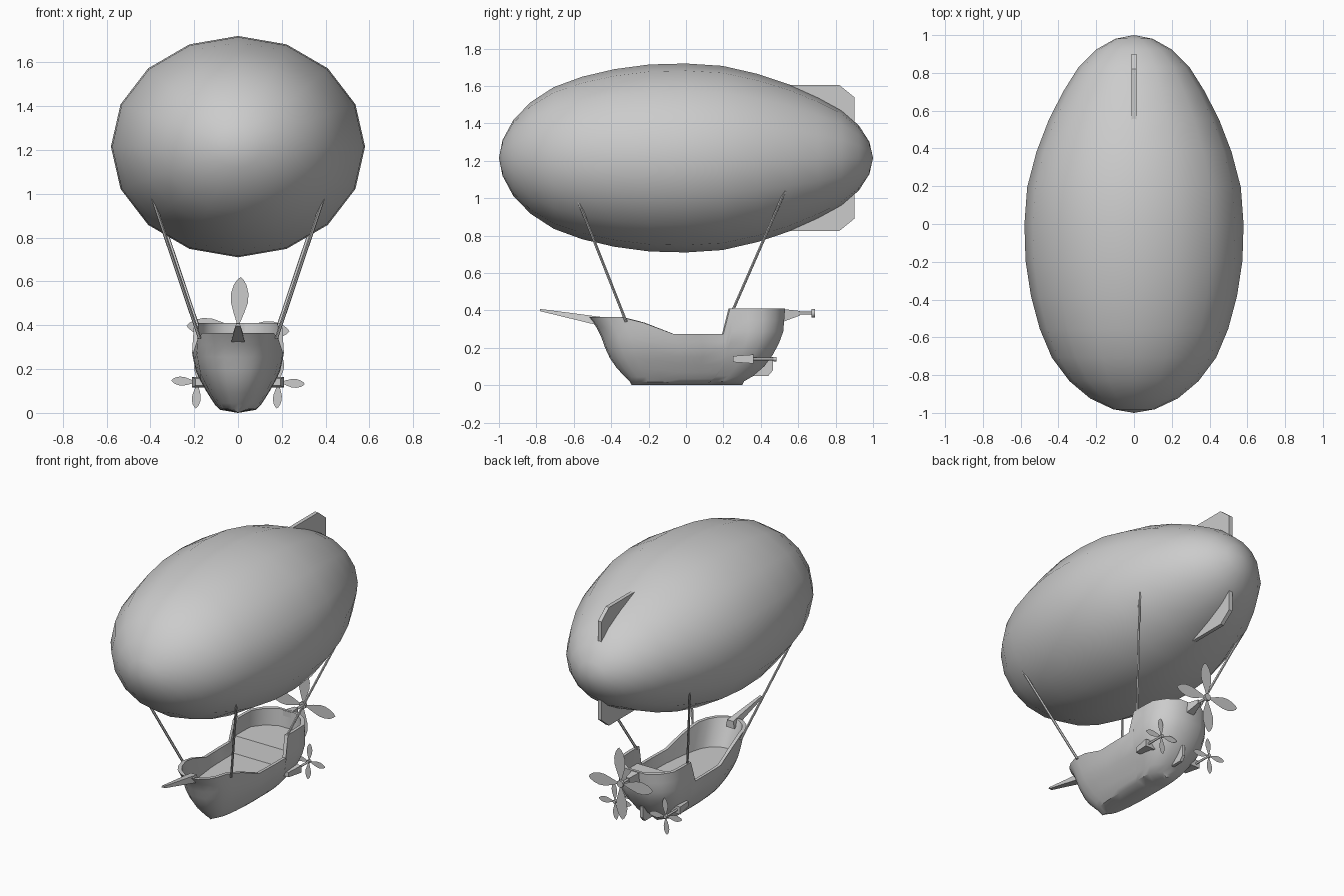
import bpy, bmesh, math
from mathutils import Vector

if "Cube" in bpy.data.objects:
    bpy.data.objects.remove(bpy.data.objects["Cube"])

grey = bpy.data.materials.new("plain_grey")
grey.diffuse_color = (0.6, 0.6, 0.6, 1)
grey.use_nodes = True
grey.node_tree.nodes["Principled BSDF"].inputs["Base Color"].default_value = grey.diffuse_color


def make(name, bm, angle=None, normals=True):
    """Turn a bmesh into a named object, flat or smooth up to an angle."""
    if normals:
        bmesh.ops.recalc_face_normals(bm, faces=bm.faces)
    me = bpy.data.meshes.new(name)
    bm.to_mesh(me)
    bm.free()
    me.materials.append(grey)
    ob = bpy.data.objects.new(name, me)
    bpy.context.collection.objects.link(ob)
    if angle:
        bpy.ops.object.select_all(action='DESELECT')
        ob.select_set(True)
        bpy.context.view_layer.objects.active = ob
        bpy.ops.object.shade_smooth_by_angle(angle=math.radians(angle))
    return ob


def lerp(table, t):
    """Piecewise linear lookup."""
    for (a, va), (b, vb) in zip(table, table[1:]):
        if t <= b:
            return va + (vb - va) * max(0, t - a) / (b - a)
    return table[-1][1]


def loft(bm, rings):
    """Join equal closed rings with quads."""
    n = len(rings[0])
    for r0, r1 in zip(rings, rings[1:]):
        for i in range(n):
            j = (i + 1) % n
            bm.faces.new((r0[i], r0[j], r1[j], r1[i]))


def plate(name, yz, thick):
    """Upright slab from a side outline."""
    bm = bmesh.new()
    a, b = [[bm.verts.new((x, y, z)) for y, z in yz] for x in (-thick / 2, thick / 2)]
    bm.faces.new(a)
    bm.faces.new(b)
    loft(bm, [a, b])
    make(name, bm)


def taper(name, *ends):
    """Box along y; each end is (y, x, z, half width low, half width high, half height)."""
    bm = bmesh.new()
    rings = [[bm.verts.new(p) for p in ((x - lo, y, z - h), (x + lo, y, z - h),
                                       (x + hi, y, z + h), (x - hi, y, z + h))]
             for y, x, z, lo, hi, h in ends]
    loft(bm, rings)
    bm.faces.new(rings[0])
    bm.faces.new(rings[-1])
    make(name, bm)


def rod(name, p, q, r, sides=8):
    p, q = Vector(p), Vector(q)
    bm = bmesh.new()
    bmesh.ops.create_cone(bm, cap_ends=True, segments=sides, radius1=r, radius2=r, depth=(q - p).length)
    ob = make(name, bm, 50)
    ob.location = (p + q) / 2
    ob.rotation_euler = (q - p).to_track_quat('Z', 'Y').to_euler()


def propeller(name, x, y, z, length, width, turn):
    """Four paper-thin leaf blades and a small hub."""
    leaf = [(0.08, 0.06), (0.3, 0.3), (0.5, 0.48), (0.68, 0.5), (0.85, 0.36), (0.95, 0.17)]
    outline = leaf + [(1, 0)] + [(r, -w) for r, w in reversed(leaf)]
    bm = bmesh.new()
    for k in range(4):
        a = math.radians(turn) + k * math.pi / 2
        c, s = math.cos(a), math.sin(a)
        bm.faces.new([bm.verts.new((x + c * r * length - s * w * width, y,
                                    z + s * r * length + c * w * width)) for r, w in outline])
    make(name + "_blades", bm)
    rod(name + "_hub", (x, y - 0.008, z), (x, y + 0.01, z), length * 0.1)


# Balloon: sixteen sides, fuller towards the front
radii = [.19, .40, .59, .75, .86, .94, .99, 1, .975, .89, .775, .64, .505, .345, .17]
bm = bmesh.new()
rings = []
for i, r in enumerate(radii):
    y = -math.cos((i + 1) * math.pi / 16)
    rings.append([bm.verts.new((0.58 * r * math.sin(k * math.pi / 8), y,
                                1.215 + 0.505 * r * math.cos(k * math.pi / 8))) for k in range(16)])
loft(bm, rings)
for ring, y in ((rings[0], -1), (rings[-1], 1)):
    tip = bm.verts.new((0, y, 1.215))
    for k in range(16):
        bm.faces.new((ring[k], ring[(k + 1) % 16], tip))
make("balloon", bm, 80)

# Tail fins above and below the balloon
plate("top_fin", [(.54, 1.605), (.82, 1.605), (.9, 1.54), (.9, 1.36), (.75, 1.4)], .025)
plate("bottom_fin", [(.54, .825), (.82, .825), (.9, .89), (.9, 1.08), (.75, 1.03)], .025)

# Hull: rail height, plan outline, and side and section curves
RAIL = [(-.52, .365), (-.35, .365), (-.23, .335), (-.07, .275), (.2, .275), (.235, .41), (.53, .41)]
PLAN = [(-.52, 0), (-.51, .3), (-.47, .55), (-.42, .7), (-.35, .8), (-.23, .9), (-.07, .98), (.07, 1),
        (.2, 1), (.235, 1), (.33, 1), (.41, .98), (.48, .75), (.53, .4), (.53, 0)]
BOW = [(0, -.29), (.05, -.3), (.25, -.37), (.45, -.42), (.8, -.465), (1, -.52)]
STERN = [(0, .3), (.05, .31), (.15, .38), (.3, .44), (.5, .49), (.7, .52), (1, .53)]
WIDTH = [(0, 0), (.013, .08), (.03, .1), (.09, .14), (.18, .19), (.27, .21), (.31, .207), (.42, .2)]


def hull_point(station, f, inset=0):
    y_top, shape = station
    s = (y_top + .52) / 1.05
    z = f * lerp(RAIL, y_top)
    y = lerp(BOW, f) * (1 - s) + lerp(STERN, f) * s
    return Vector((max(0, lerp(WIDTH, z) * shape - inset), y * (1 - 1.6 * inset), z))


def deck_level(y_top):
    return (.3 if y_top > .22 else .2) / lerp(RAIL, y_top)


def hull_ring(bm, level, inset=0):
    right = [hull_point(st, level(st[0]), inset) for st in PLAN]
    left = [Vector((-p.x, p.y, p.z)) for p in right[-2:0:-1]]
    return [bm.verts.new(p) for p in right + left]


bm = bmesh.new()
rings = [hull_ring(bm, lambda y, f=f: f) for f in (0, .05, .12, .25, .4, .55, .7, .85, 1)]
rings += [hull_ring(bm, lambda y: 1, .02), hull_ring(bm, deck_level, .02)]
loft(bm, rings)
# Main deck, bulkhead and raised stern deck
deck, n = rings[-1], len(PLAN)
for i in range(n - 1):
    quad = [deck[i], deck[i + 1], deck[-i - 1], deck[-i]]
    bm.faces.new(list(dict.fromkeys(quad)))
bmesh.ops.remove_doubles(bm, verts=bm.verts, dist=.0005)
make("hull", bm, 35)

# Bowsprit, rudder and rear drive
taper("bowsprit", (-.46, 0, .342, .032, .022, .024), (-.78, 0, .402, .012, .008, .006))
plate("rudder", [(.33, .05), (.44, .05), (.465, .08), (.465, .15), (.4, .15)], .02)
taper("rear_mount", (.51, 0, .372, .03, .03, .036), (.61, 0, .385, .012, .012, .012))
rod("rear_shaft", (0, .59, .385), (0, .69, .385), .008)
propeller("rear_propeller", 0, .68, .385, .235, .08, -3)

# Ropes and side drives on both sides
for side, sx in (("right", 1), ("left", -1)):
    rod(side + "_front_rope", (sx * .175, -.32, .34), (sx * .4, -.585, 1.01), .008, 6)
    rod(side + "_back_rope", (sx * .185, .25, .4), (sx * .4, .53, 1.04), .008, 6)
    taper(side + "_mount", (.25, sx * .165, .14, .03, .03, .016), (.36, sx * .175, .14, .035, .035, .024))
    rod(side + "_shaft", (sx * .185, .34, .14), (sx * .185, .485, .14), .007)
    propeller(side + "_propeller", sx * .185, .475, .14, .12, .04, -4)
